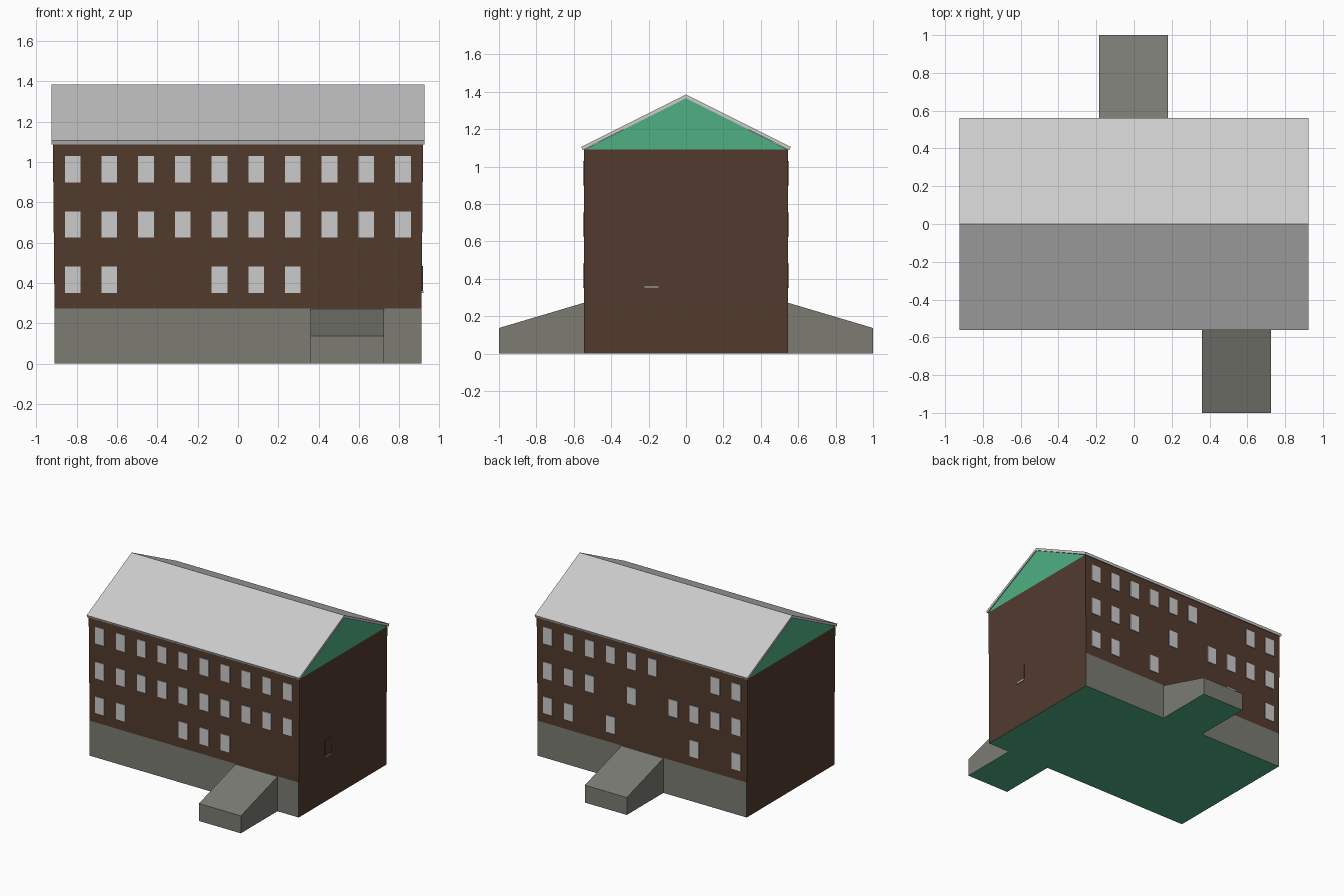
import bpy, bmesh

if "Cube" in bpy.data.objects:
    bpy.data.objects.remove(bpy.data.objects["Cube"])


def material(name, rgb):
    m = bpy.data.materials.new(name)
    m.diffuse_color = (*rgb, 1)
    m.use_nodes = True
    m.node_tree.nodes["Principled BSDF"].inputs["Base Color"].default_value = m.diffuse_color
    return m


BROWN = material("brown_brick", (0.085, 0.043, 0.027))
CONCRETE = material("concrete", (0.2, 0.2, 0.175))
GREEN = material("green_board", (0.08, 0.43, 0.23))


def finish(name, bm, mats=()):
    bmesh.ops.recalc_face_normals(bm, faces=bm.faces)
    me = bpy.data.meshes.new(name)
    bm.to_mesh(me)
    bm.free()
    for m in mats:
        me.materials.append(m)
    ob = bpy.data.objects.new(name, me)
    bpy.context.collection.objects.link(ob)
    return ob


def extrude_x(name, profile, x0, x1, mats=()):
    """Closed (y, z) profile swept along x."""
    bm = bmesh.new()
    face = bm.faces.new([bm.verts.new((x0, y, z)) for y, z in profile])
    res = bmesh.ops.extrude_face_region(bm, geom=[face])
    for v in res["geom"]:
        if isinstance(v, bmesh.types.BMVert):
            v.co.x = x1
    return finish(name, bm, mats)


def paint(ob, test, slot):
    for p in ob.data.polygons:
        if test(p.normal):
            p.material_index = slot


def box_profile(d, z0, z1):
    return [(-d, z0), (d, z0), (d, z1), (-d, z1)]


D, X, BASE, EAVE = 0.545, 0.91, 0.275, 1.09

# Foundation: concrete long sides, brown ends, green underside
base = extrude_x("foundation", box_profile(D, 0, BASE), -X, X, (CONCRETE, BROWN, GREEN))
paint(base, lambda n: abs(n.x) > 0.9, 1)
paint(base, lambda n: n.z < -0.9, 2)

# Brick walls, the ends leaning out slightly
walls = extrude_x("walls", box_profile(D, BASE, EAVE), -X, X, (BROWN,))
for v in walls.data.vertices:
    if v.co.z > 1:
        v.co.x *= 0.918 / X

# Entrance ramps at front and back
for name, s, x0, x1 in (("front_ramp", -1, 0.36, 0.725), ("back_ramp", 1, -0.185, 0.18)):
    ramp = extrude_x(name, [(s * D, 0), (s, 0), (s, 0.137), (s * D, 0.272)],
                     x0, x1, (CONCRETE, GREEN))
    paint(ramp, lambda n: n.z < -0.9, 1)

# Green gable filling and folded roof sheet
extrude_x("gables", [(-D, EAVE), (D, EAVE), (0, 1.368)], -0.918, 0.918, (GREEN,))
extrude_x("roof", [(-0.56, 1.106), (0, 1.386), (0.56, 1.106),
                   (0.553, 1.088), (0, 1.366), (-0.553, 1.088)], -0.925, 0.925)


def windows(name, side, rows):
    """Thin panes on a long wall; rows maps bottom height to column numbers."""
    bm = bmesh.new()
    for z0, cols in rows.items():
        for c in cols:
            x = -0.82 + c * 0.182
            cube = bmesh.ops.create_cube(bm, size=1)["verts"]
            bmesh.ops.scale(bm, vec=(0.078, 0.012, 0.13), verts=cube)
            bmesh.ops.translate(bm, vec=(x, side * D, z0 + 0.065), verts=cube)
    return finish(name, bm)


# Window rows, columns counted from -x
windows("front_windows", -1, {0.9: range(10), 0.625: range(10), 0.352: (0, 1, 4, 5, 6)})
windows("back_windows", 1, {0.9: (0, 1, 4, 5, 6, 7, 8, 9),
                            0.625: (0, 1, 2, 3, 5, 7, 8, 9),
                            0.352: (0, 2, 6, 8, 9)})

# Single window with sill in the right end wall
extrude_x("end_window", [(-0.225, 0.36), (-0.145, 0.36), (-0.145, 0.485), (-0.225, 0.485)],
          0.905, 0.917, (BROWN,))
extrude_x("end_window_sill", [(-0.225, 0.35), (-0.145, 0.35), (-0.145, 0.36), (-0.225, 0.36)],
          0.905, 0.92)
